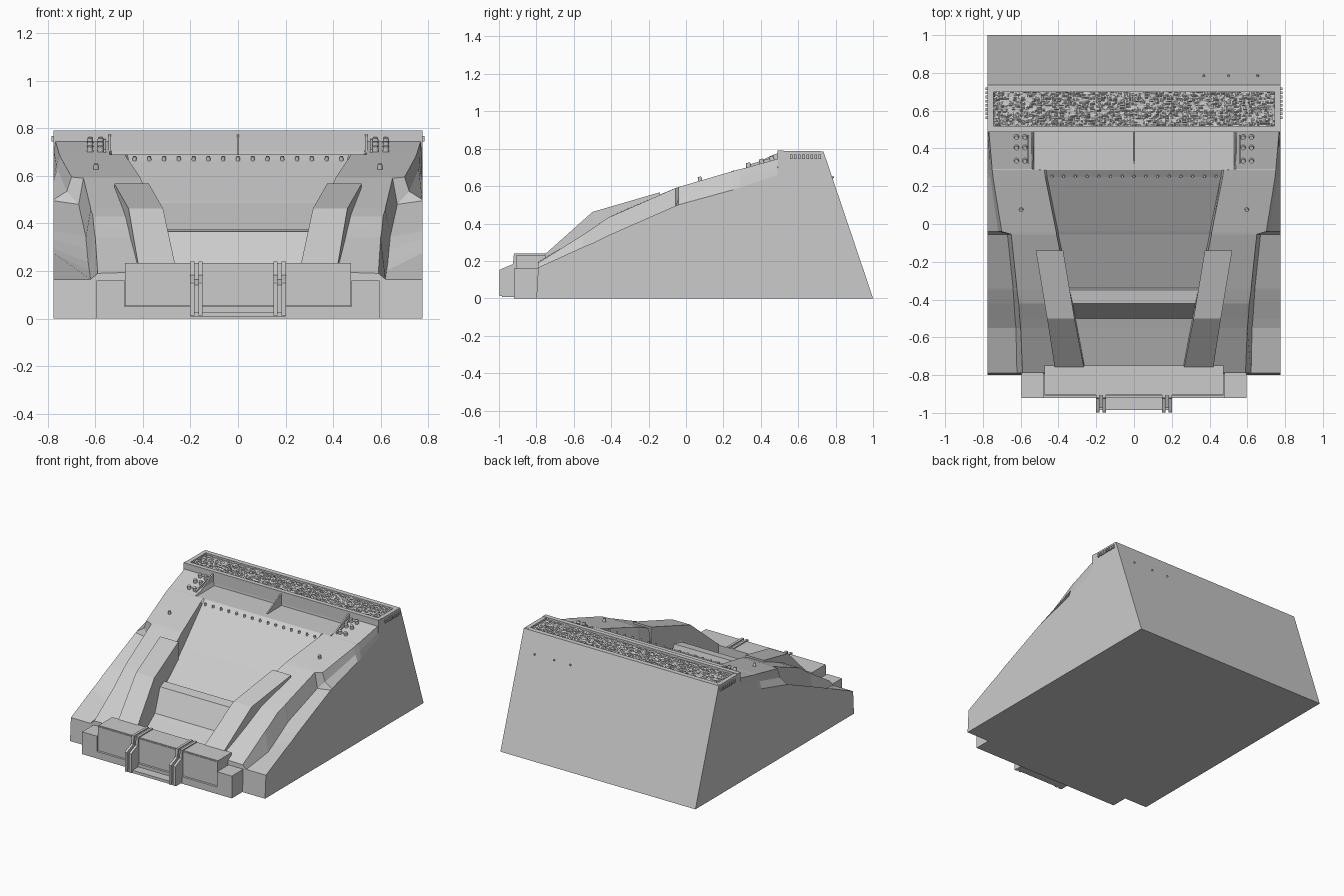
import bpy, bmesh, math, random
from mathutils import Vector, Matrix
random.seed(4)


def finish(bm, name):
    bmesh.ops.remove_doubles(bm, verts=bm.verts, dist=0.0004)
    bmesh.ops.recalc_face_normals(bm, faces=bm.faces)
    me = bpy.data.meshes.new(name)
    bm.to_mesh(me)
    bm.free()
    ob = bpy.data.objects.new(name, me)
    bpy.context.collection.objects.link(ob)
    return ob


def loft(name, rings):
    """Closed solid through rings of equal point count."""
    bm = bmesh.new()
    vs = [[bm.verts.new(p) for p in r] for r in rings]
    n = len(rings[0])
    for a, b in zip(vs, vs[1:]):
        for i in range(n):
            j = (i + 1) % n
            bm.faces.new((a[i], a[j], b[j], b[i]))
    bm.faces.new(vs[0])
    bm.faces.new(vs[-1])
    return finish(bm, name)


def box(name, x0, x1, y0, y1, z0, z1):
    return loft(name, [[(x0, y0, z), (x1, y0, z), (x1, y1, z), (x0, y1, z)] for z in (z0, z1)])


def extrude_x(name, prof, x0, x1):
    return loft(name, [[(x, y, z) for y, z in prof] for x in (x0, x1)])


def studs(name, points, r, h, normal):
    """A group of short round studs pointing along the normal."""
    bm = bmesh.new()
    rot = Vector((0, 0, 1)).rotation_difference(Vector(normal)).to_matrix().to_4x4()
    for p in points:
        bmesh.ops.create_cone(bm, cap_ends=True, segments=12, radius1=r, radius2=r * 0.75,
                              depth=h, matrix=Matrix.Translation(p) @ rot)
    return finish(bm, name)


# Main wedge hull: y, side wall top z, valley x z, rail outer x z, rail inner x z, floor z
stations = [
    (-0.79, .165, .62, .165, .59, .19, .265, .20, .10),
    (-0.55, .275, .625, .20, .60, .34, .31, .34, .19),
    (-0.50, .295, .63, .235, .605, .373, .32, .375, .21),
    (-0.42, .335, .635, .29, .61, .43, .335, .43, .365),
    (-0.35, .365, .64, .34, .62, .461, .35, .465, .375),
    (-0.34, .37, .64, .345, .62, .465, .352, .47, .34),
    (-0.055, .495, .67, .48, .65, .59, .41, .59, .485),
    (-0.04, .50, .72, .535, .70, .595, .412, .595, .495),
    (0.25, .58, .76, .63, .747, .68, .47, .68, .665),
    (0.285, .59, .763, .64, .75, .69, .475, .69, .689),
    (0.29, .592, .764, .642, .751, .69, .54, .69, .689),
    (0.488, .66, .773, .70, .768, .745, .54, .745, .69),
    (0.495, .765, .77, .765, .76, .765, .54, .765, .765),
    (0.70, .765, .77, .765, .76, .765, .54, .765, .765),
    (0.735, .785, .77, .785, .76, .785, .54, .785, .785),
    (1.0, .001, .77, .001, .76, .001, .54, .001, .001),
]
rings = []
for y, zw, xm, zm, xo, zo, xi, zi, zf in stations:
    half = [(.775, y - (.01 if y < -.7 else 0), 0), (.775, y, zw), (xm, y, zm),
            (xo, y, zo), (xi, y, zi), (xi - .01, y, zf)]
    rings.append(half + [(-a, b, c) for a, b, c in reversed(half)])
loft("wedge_hull", rings)

# Raised fins along the inner edge of both rails
fin = [(-.14, .52, .375, .567), (-.50, .46, .315, .462), (-.76, .42, .265, .23)]
for s in (-1, 1):
    loft("rail_fin", [[(s * xo, y, .1), (s * xo, y, z), (s * xi, y, z), (s * xi, y, .1)]
                      for y, xo, xi, z in fin])

# Top slab rim around the rough inlay
box("slab_front_rim", -.775, .775, .488, .52, .705, .79)
box("slab_back_rim", -.775, .775, .70, .735, .76, .786)
for s in (-1, 1):
    box("slab_side_rim", *sorted((s * .745, s * .775)), .50, .72, .74, .787)
    for i in range(8):
        y = .555 + i * .022
        box("side_vent", *sorted((s * .77, s * .785)), y, y + .014, .745, .768)

# Rough inlay
bm = bmesh.new()
bmesh.ops.create_grid(bm, x_segments=180, y_segments=26, size=1)
for v in bm.verts:
    v.co = (v.co.x * .745, .61 + v.co.y * .09, .770 + random.random() ** 3 * .012)
finish(bm, "rough_inlay")

# Shelf ribs below the slab
extrude_x("shelf_centre_rib", [(.31, .685), (.49, .685), (.49, .775)], -.004, .004)
for s in (-1, 1):
    extrude_x("shelf_end_rib", [(.31, .69), (.49, .69), (.49, .775), (.46, .765)],
              s * .535, s * .545)
    extrude_x("bolt_plate", [(.32, .68), (.47, .72), (.47, .755), (.32, .71)],
              s * .555, s * .565)

# Bolts, rivets and back studs
slope = (0, -.25, 1)
surf = lambda y: .59 + (y + .05) * .285
studs("rail_bolts", [(s * x, y, surf(y) + .008) for s in (-1, 1) for x in (.578, .622)
                     for y in (.335, .405, .46)], .015, .035, slope)
studs("rail_pins", [(s * .597, .075, surf(.075) + .01) for s in (-1, 1)], .012, .03, slope)
studs("panel_rivets", [(-.435 + i * .87 / 14, .252, .672) for i in range(15)], .009, .02, slope)
studs("back_studs", [(x, .783, .648) for x in (.37, .50, .655)], .007, .016, (0, .78, .265))

# Front cradle and the bar resting in it
box("cradle_floor", -.595, .595, -.92, -.77, 0, .05)
for s in (-1, 1):
    box("cradle_end", *sorted((s * .478, s * .595)), -.92, -.77, 0, .16)
box("front_bar", -.475, .475, -.905, -.75, .053, .233)
box("bar_seam_strip", -.475, .475, -.909, -.90, .053, .225)

# Paired clamp straps and the plate between them
strap = [(-.998, .012), (-.998, .15), (-.985, .158), (-.925, .183), (-.92, .24),
         (-.75, .24), (-.75, .02)]
back = [(-.975, .015), (-.975, .14), (-.91, .165), (-.91, .232), (-.75, .232), (-.75, .02)]
for s in (-1, 1):
    for x in (.158, .192):
        extrude_x("clamp_strap", strap, s * x - .009, s * x + .009)
    extrude_x("clamp_core", back, s * .16, s * .19)
box("clamp_plate", -.2, .2, -.985, -.90, .008, .028)
